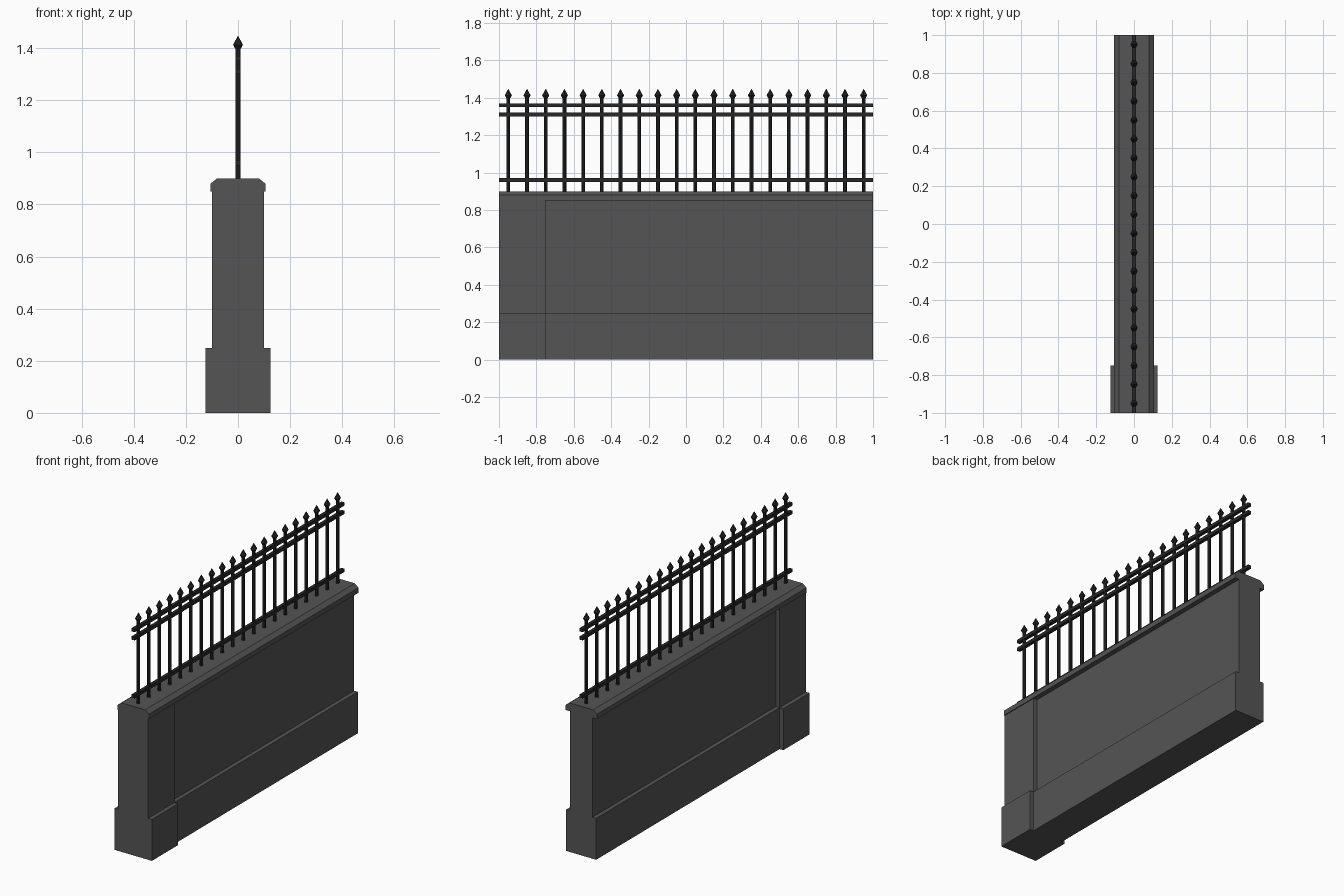
import bpy, bmesh, math

if "Cube" in bpy.data.objects:
    bpy.data.objects.remove(bpy.data.objects["Cube"])


def material(name, v):
    m = bpy.data.materials.new(name)
    m.diffuse_color = (v, v, v, 1)
    m.use_nodes = True
    m.node_tree.nodes["Principled BSDF"].inputs["Base Color"].default_value = m.diffuse_color
    return m


STONE = material("dark_stone", 0.09)
IRON = material("black_iron", 0.02)


def make_object(name, bm, mat):
    bmesh.ops.recalc_face_normals(bm, faces=bm.faces[:])
    me = bpy.data.meshes.new(name)
    bm.to_mesh(me)
    bm.free()
    me.materials.append(mat)
    ob = bpy.data.objects.new(name, me)
    bpy.context.collection.objects.link(ob)
    return ob


def extrude_half_profile(name, half, y0, y1, mat):
    """Mirror a right-hand (x, z) outline and sweep it along y."""
    pts = half + [(-x, z) for x, z in reversed(half)]
    bm = bmesh.new()
    face = bm.faces.new([bm.verts.new((x, y0, z)) for x, z in pts])
    ext = bmesh.ops.extrude_face_region(bm, geom=[face])["geom"]
    verts = [g for g in ext if isinstance(g, bmesh.types.BMVert)]
    bmesh.ops.translate(bm, verts=verts, vec=(0, y1 - y0, 0))
    return make_object(name, bm, mat)


def lathe(name, profile, sides, y, mat):
    """Closed turned shape from (radius, z) rings; radius 0 makes a tip."""
    bm = bmesh.new()
    rings = []
    for r, z in profile:
        if r == 0:
            rings.append([bm.verts.new((0, y, z))] * sides)
        else:
            rings.append([bm.verts.new((r * math.cos(a), y + r * math.sin(a), z))
                          for a in (2 * math.pi * i / sides for i in range(sides))])
    for lo, hi in zip(rings, rings[1:]):
        for i in range(sides):
            j = (i + 1) % sides
            quad = [lo[i], lo[j], hi[j], hi[i]]
            bm.faces.new(list(dict.fromkeys(quad)))
    bm.faces.new(rings[0][::-1])
    return make_object(name, bm, mat)


# Masonry: stepped pillar, thinner stepped wall, chamfered coping
extrude_half_profile("pillar", [(0.125, 0), (0.125, 0.25), (0.1, 0.25), (0.1, 0.85)],
                     -1, -0.75, STONE)
extrude_half_profile("wall", [(0.1, 0), (0.1, 0.25), (0.075, 0.25), (0.075, 0.85)],
                     -0.75, 1, STONE)
extrude_half_profile("coping", [(0.105, 0.85), (0.105, 0.88), (0.08, 0.9)], -1, 1, STONE)

# Horizontal rails
for i, z in enumerate((0.96, 1.31, 1.36)):
    extrude_half_profile(f"rail_{i + 1}", [(0.01, z - 0.01), (0.01, z + 0.01)], -1, 1, IRON)

# Upright bars with spear tips
for i in range(20):
    y = -0.95 + 0.1 * i
    lathe(f"bar_{i + 1}",
          [(0.01, 0.89), (0.01, 1.397), (0.019, 1.413), (0, 1.448)], 8, y, IRON)
